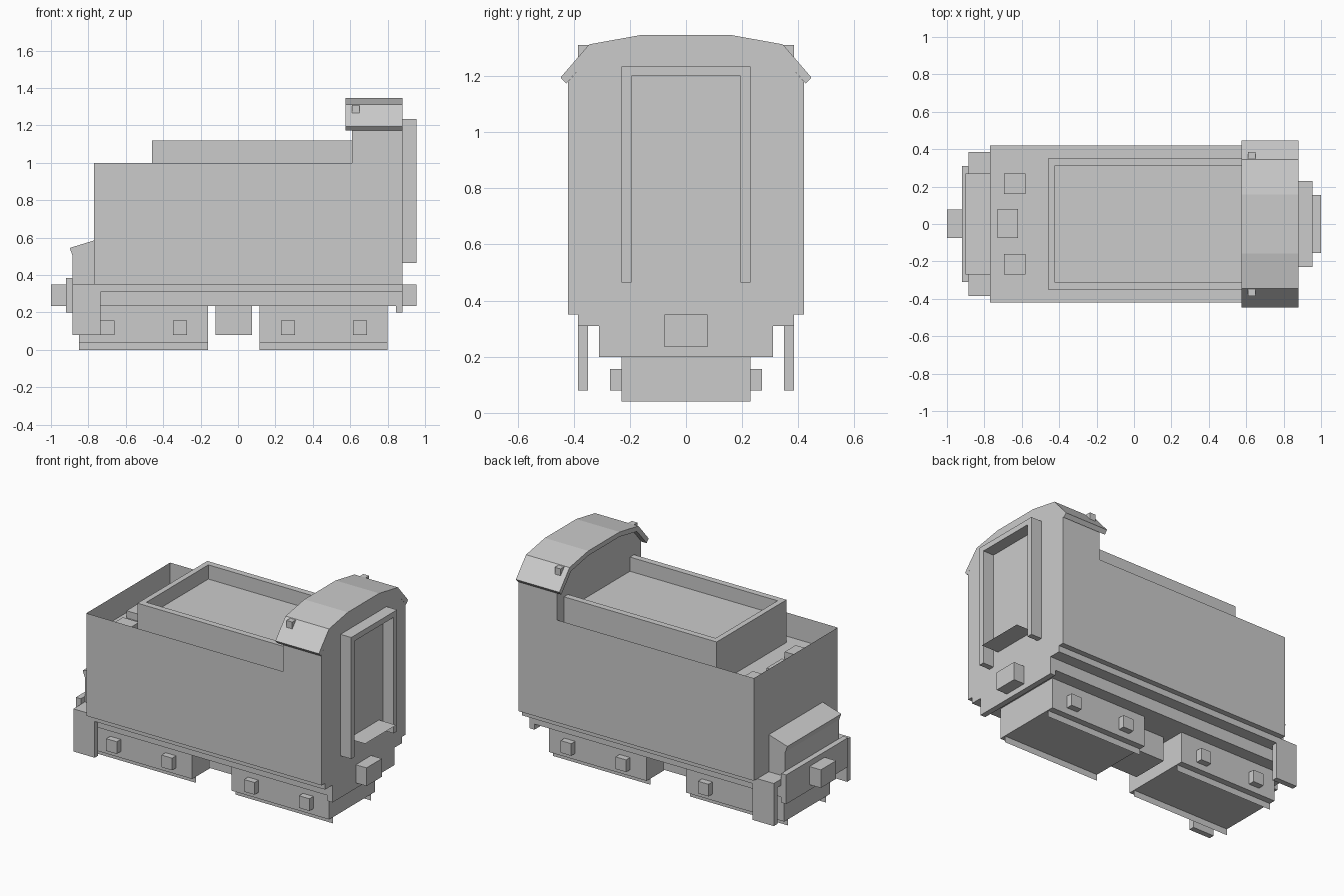
import bpy, bmesh

if "Cube" in bpy.data.objects:
    bpy.data.objects.remove(bpy.data.objects["Cube"])


def mesh_object(name, verts, faces):
    me = bpy.data.meshes.new(name)
    me.from_pydata(verts, [], faces)
    bm = bmesh.new()
    bm.from_mesh(me)
    bmesh.ops.recalc_face_normals(bm, faces=bm.faces)
    bm.to_mesh(me)
    bm.free()
    ob = bpy.data.objects.new(name, me)
    bpy.context.collection.objects.link(ob)
    return ob


def prism(name, profile, a, b, axis):
    """Extrude a 2D profile: (y, z) along x, or (x, z) along y."""
    n = len(profile)
    put = (lambda p, t: (t, p[0], p[1])) if axis == 'x' else (lambda p, t: (p[0], t, p[1]))
    verts = [put(p, t) for t in (a, b) for p in profile]
    faces = [tuple(range(n)), tuple(range(n, 2 * n))]
    faces += [(i, (i + 1) % n, n + (i + 1) % n, n + i) for i in range(n)]
    return mesh_object(name, verts, faces)


def box(name, x0, x1, y0, y1, z0, z1):
    return prism(name, [(y0, z0), (y1, z0), (y1, z1), (y0, z1)], x0, x1, 'x')


def both_sides(name, x0, x1, y0, y1, z0, z1):
    box(name + "_front", x0, x1, -y1, -y0, z0, z1)
    box(name + "_back", x0, x1, y0, y1, z0, z1)


def sheet(name, verts):
    return mesh_object(name, verts, [(0, 1, 2, 3)])


# Water tank: open-topped thin shell with a sunken deck
tank = box("tank_shell", -0.77, 0.61, -0.42, 0.42, 0.35, 1.0)
bm = bmesh.new()
bm.from_mesh(tank.data)
top = [f for f in bm.faces if all(v.co.z > 0.99 for v in f.verts)]
bmesh.ops.delete(bm, geom=top, context='FACES_ONLY')
bm.to_mesh(tank.data)
bm.free()
sheet("tank_deck", [(-0.77, -0.42, 0.85), (0.61, -0.42, 0.85), (0.61, 0.42, 0.85), (-0.77, 0.42, 0.85)])

# Deck hatches
both_sides("side_hatch", -0.695, -0.58, 0.16, 0.27, 0.85, 0.895)
box("middle_hatch", -0.73, -0.62, -0.075, 0.08, 0.85, 0.895)

# Fuel bunker: walls around a shallow floor
both_sides("bunker_wall", -0.46, 0.61, 0.31, 0.35, 0.85, 1.12)
box("bunker_rear_wall", -0.46, -0.425, -0.31, 0.31, 0.85, 1.12)
box("bunker_floor", -0.425, 0.61, -0.31, 0.31, 0.98, 1.03)

# Cab body and faceted roof shell
half = [(0.42, 0.35), (0.42, 1.18), (0.33, 1.285), (0.155, 1.318)]
prism("cab_body", half + [(-y, z) for y, z in reversed(half)], 0.61, 0.88, 'x')
roof = [(0.427, 1.173), (0.33, 1.284), (0.155, 1.317), (-0.155, 1.317), (-0.33, 1.284), (-0.427, 1.173),
        (-0.447, 1.195), (-0.345, 1.313), (-0.157, 1.347), (0.157, 1.347), (0.345, 1.313), (0.447, 1.195)]
prism("cab_roof", roof, 0.575, 0.88, 'x')
both_sides("roof_lamp", 0.61, 0.65, 0.335, 0.385, 1.265, 1.31)

# Gangway frame with its fall plate
both_sides("gangway_post", 0.88, 0.955, 0.195, 0.23, 0.465, 1.235)
box("gangway_header", 0.88, 0.955, -0.195, 0.195, 1.2, 1.235)
sheet("fall_plate", [(0.88, -0.155, 0.545), (1.0, -0.155, 0.545), (1.0, 0.155, 0.545), (0.88, 0.155, 0.545)])

# Rear locker with sloping lid
prism("rear_locker", [(-0.77, 0.35), (-0.77, 0.585), (-0.9, 0.545), (-0.885, 0.505), (-0.885, 0.35)],
      -0.27, 0.27, 'y')

# Underframe, beams, steps and couplers
box("footplate", -0.885, 0.88, -0.385, 0.385, 0.31, 0.35)
box("main_frame", -0.885, 0.845, -0.31, 0.31, 0.235, 0.31)
box("rear_beam", -0.92, -0.885, -0.31, 0.31, 0.2, 0.385)
box("cab_beam", 0.845, 0.88, -0.31, 0.31, 0.2, 0.31)
both_sides("rear_step", -0.885, -0.735, 0.35, 0.385, 0.08, 0.35)
box("rear_coupler", -1.0, -0.92, -0.075, 0.078, 0.235, 0.35)
box("cab_coupler", 0.88, 0.955, -0.077, 0.077, 0.235, 0.35)
box("centre_box", -0.12, 0.075, -0.12, 0.12, 0.08, 0.235)

# Bogies with axle boxes and thin wheel skirts
for label, x0, x1, axles in (("rear", -0.85, -0.16, (-0.698, -0.31)), ("cab", 0.115, 0.8, (0.268, 0.653))):
    box(label + "_bogie", x0, x1, -0.23, 0.23, 0.04, 0.235)
    for i, ax in enumerate(axles):
        both_sides(f"{label}_axle_box_{i + 1}", ax - 0.037, ax + 0.037, 0.23, 0.27, 0.08, 0.157)
    for side, y in (("front", -0.19), ("back", 0.19)):
        sheet(f"{label}_wheel_skirt_{side}", [(x0, y, 0), (x1, y, 0), (x1, y, 0.04), (x0, y, 0.04)])
